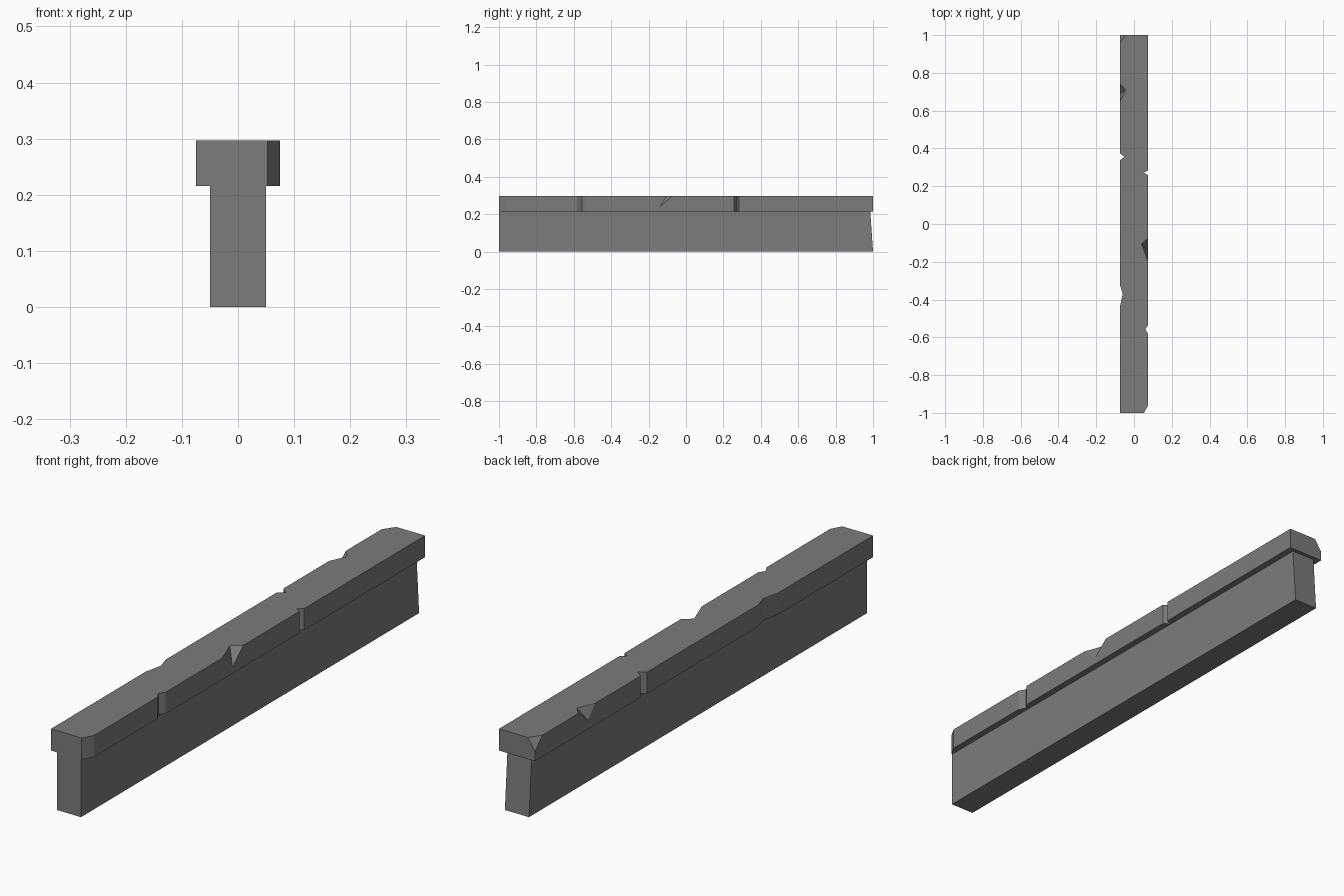
import bpy, bmesh
from mathutils import Vector

if "Cube" in bpy.data.objects:
    bpy.data.objects.remove(bpy.data.objects["Cube"])

Z0, Z1 = 0.216, 0.297      # underside and top of the coping
W = 0.075                  # half width of the coping

stone = bpy.data.materials.new("grey stone")
stone.diffuse_color = (0.2, 0.2, 0.2, 1)
stone.use_nodes = True
stone.node_tree.nodes["Principled BSDF"].inputs["Base Color"].default_value = stone.diffuse_color


def make_object(name, bm):
    bmesh.ops.recalc_face_normals(bm, faces=bm.faces)
    me = bpy.data.meshes.new(name)
    bm.to_mesh(me)
    bm.free()
    me.materials.append(stone)
    ob = bpy.data.objects.new(name, me)
    bpy.context.collection.objects.link(ob)
    return ob


def prism(name, outline, offset):
    bm = bmesh.new()
    face = bm.faces.new([bm.verts.new(p) for p in outline])
    ext = bmesh.ops.extrude_face_region(bm, geom=[face])
    moved = [v for v in ext["geom"] if isinstance(v, bmesh.types.BMVert)]
    bmesh.ops.translate(bm, verts=moved, vec=offset)
    return make_object(name, bm)


def cut(target, points):
    # subtract the tetrahedron spanned by the points, then discard it
    bm = bmesh.new()
    for p in points:
        bm.verts.new(p)
    bmesh.ops.convex_hull(bm, input=bm.verts)
    cutter = make_object("chip_cutter", bm)
    cutter.hide_render = True
    mod = target.modifiers.new("chip", 'BOOLEAN')
    mod.operation, mod.solver, mod.object = 'DIFFERENCE', 'EXACT', cutter
    dg = bpy.context.evaluated_depsgraph_get()
    me = bpy.data.meshes.new_from_object(target.evaluated_get(dg))
    target.modifiers.clear()
    target.data = me
    bpy.data.objects.remove(cutter)


# wall body, with its rear end leaning slightly inwards
prism("wall", [(-0.05, -1, 0), (-0.05, 1, 0), (-0.05, 0.985, Z0), (-0.05, -1, Z0)],
      (0.1, 0, 0))

# coping slab, with full-height nicks along both sides
right = [(0.053, -1), (W, -0.96),
         (W, -0.583), (0.06, -0.557), (W, -0.535),
         (W, 0.257), (0.053, 0.272), (W, 0.284), (W, 1)]
left = [(-W, 1), (-W, 0.375), (-0.05, 0.355), (-W, 0.337),
        (-W, -0.32), (-0.06, -0.37), (-W, -0.44), (-W, -1)]
coping = prism("coping", [(x, y, Z0) for x, y in right + left], (0, 0, Z1 - Z0))

# wedge chips on the top edges: side, inner point, two edge ends, lowest point
for side, px, py, ya, yb, yd, zd in [(1, 0.04, -0.105, -0.2, -0.075, -0.14, 0.24),
                                     (-1, -0.045, 0.71, 0.645, 0.745, 0.688, 0.25)]:
    p = Vector((px, py, Z1))
    a, b = Vector((side * W, ya, Z1)), Vector((side * W, yb, Z1))
    d = Vector((side * W, yd, zd))
    cut(coping, [p - 0.3 * (d - p)] + [p + 3 * (q - p) for q in (a, b, d)])

# broken rear left corner
tri = [Vector((-0.045, 1, Z1)), Vector((-W, 0.957, Z1)), Vector((-W, 1, 0.253))]
mid = sum(tri, Vector()) / 3
cut(coping, [mid + 3 * (q - mid) for q in tri] + [mid + 4 * (Vector((-W, 1, Z1)) - mid)])
